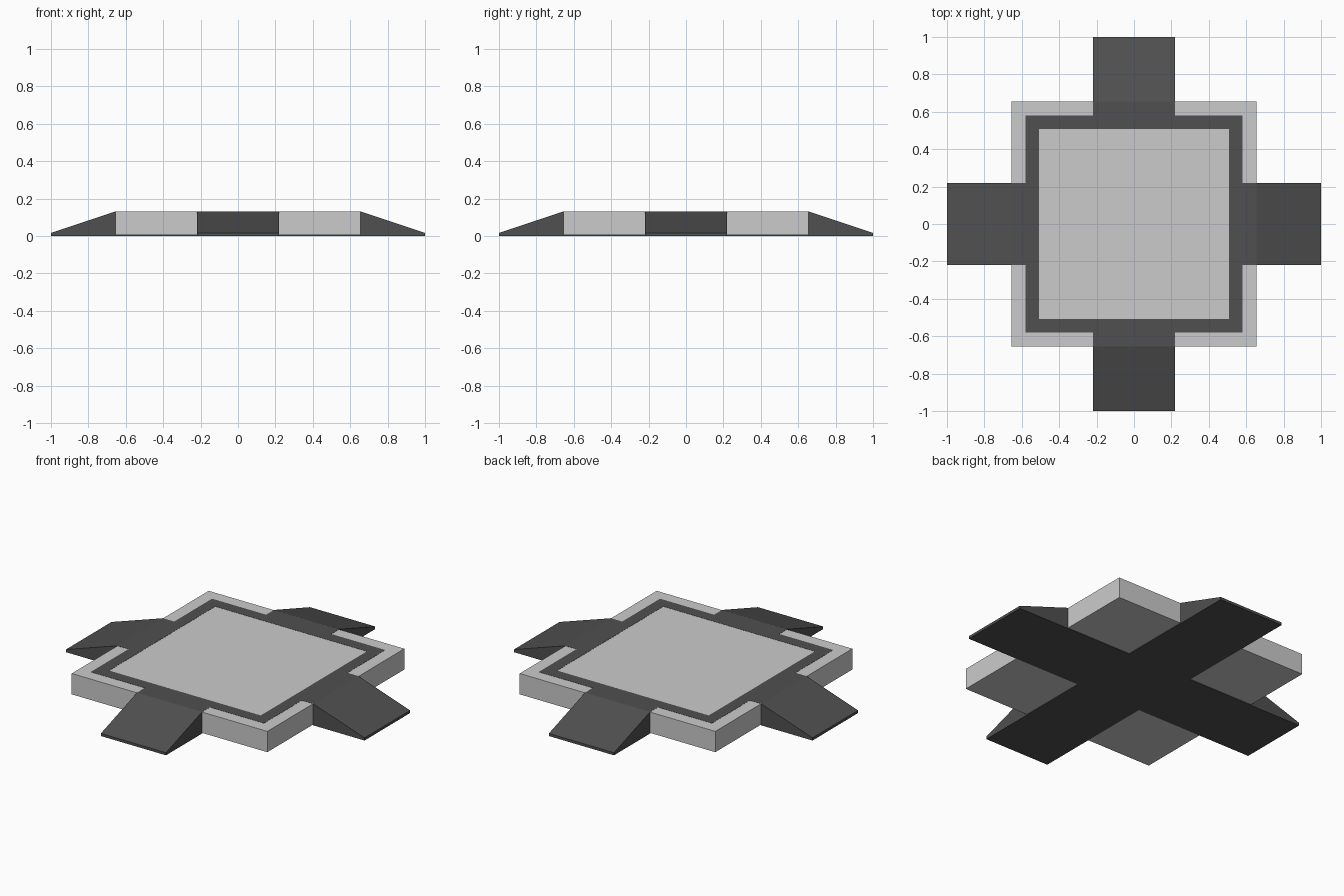
import bpy
import bmesh
from math import pi
from mathutils import Matrix

if "Cube" in bpy.data.objects:
    bpy.data.objects.remove(bpy.data.objects["Cube"])

SLAB, TOP = 0.655, 0.13            # slab half width and top height
FRAME_OUT, FRAME_IN = 0.58, 0.508  # inlaid border half widths
ARM, REACH, LIP = 0.218, 1.0, 0.016
EPS = 0.001                        # keeps the inlays just proud of the slab

dark = bpy.data.materials.new("dark_rubber")
dark.diffuse_color = (0.08, 0.08, 0.08, 1)
dark.use_nodes = True
dark.node_tree.nodes["Principled BSDF"].inputs["Base Color"].default_value = dark.diffuse_color


def make_object(name, bm, material=None):
    bmesh.ops.recalc_face_normals(bm, faces=bm.faces)
    mesh = bpy.data.meshes.new(name)
    bm.to_mesh(mesh)
    bm.free()
    obj = bpy.data.objects.new(name, mesh)
    bpy.context.collection.objects.link(obj)
    if material:
        mesh.materials.append(material)
    return obj


def prism(points, offset):
    """Extrude a closed 3D outline by an offset vector."""
    bm = bmesh.new()
    face = bm.faces.new([bm.verts.new(p) for p in points])
    ext = bmesh.ops.extrude_face_region(bm, geom=[face], use_keep_orig=True)
    verts = [v for v in ext["geom"] if isinstance(v, bmesh.types.BMVert)]
    bmesh.ops.translate(bm, vec=offset, verts=verts)
    return bm


def square(r, z):
    return [(-r, -r, z), (r, -r, z), (r, r, z), (-r, r, z)]


# Grey platform slab
make_object("platform", prism(square(SLAB, 0.004), (0, 0, TOP - 0.004)))

# Dark square border inlaid in the top
bm = bmesh.new()
rings = [[bm.verts.new(p) for p in square(r, z)]
         for r, z in ((FRAME_OUT, TOP - 0.01), (FRAME_OUT, TOP + EPS),
                      (FRAME_IN, TOP + EPS), (FRAME_IN, TOP - 0.01))]
for k in range(4):
    a, b = rings[k], rings[(k + 1) % 4]
    for i in range(4):
        j = (i + 1) % 4
        bm.faces.new((a[i], a[j], b[j], b[i]))
make_object("top_border", bm, dark)

# Sloping ramp on each side, running in to meet the border
profile = [(FRAME_OUT, 0), (REACH, 0), (REACH, LIP),
           (SLAB, TOP + EPS), (FRAME_OUT, TOP + EPS)]
for i, side in enumerate(("right", "back", "left", "front")):
    bm = prism([(x, -ARM, z) for x, z in profile], (0, 2 * ARM, 0))
    bm.transform(Matrix.Rotation(i * pi / 2, 4, "Z"))
    make_object(side + "_ramp", bm, dark)

# Dark cross joining the ramps underneath
cross = []
for i in range(4):
    rot = Matrix.Rotation(i * pi / 2, 3, "Z")
    for x, y in ((ARM, -ARM), (FRAME_OUT, -ARM), (FRAME_OUT, ARM)):
        cross.append(rot @ Matrix.Translation((x, y, 0)).to_translation())
make_object("base_cross", prism(cross, (0, 0, 0.02)), dark)
